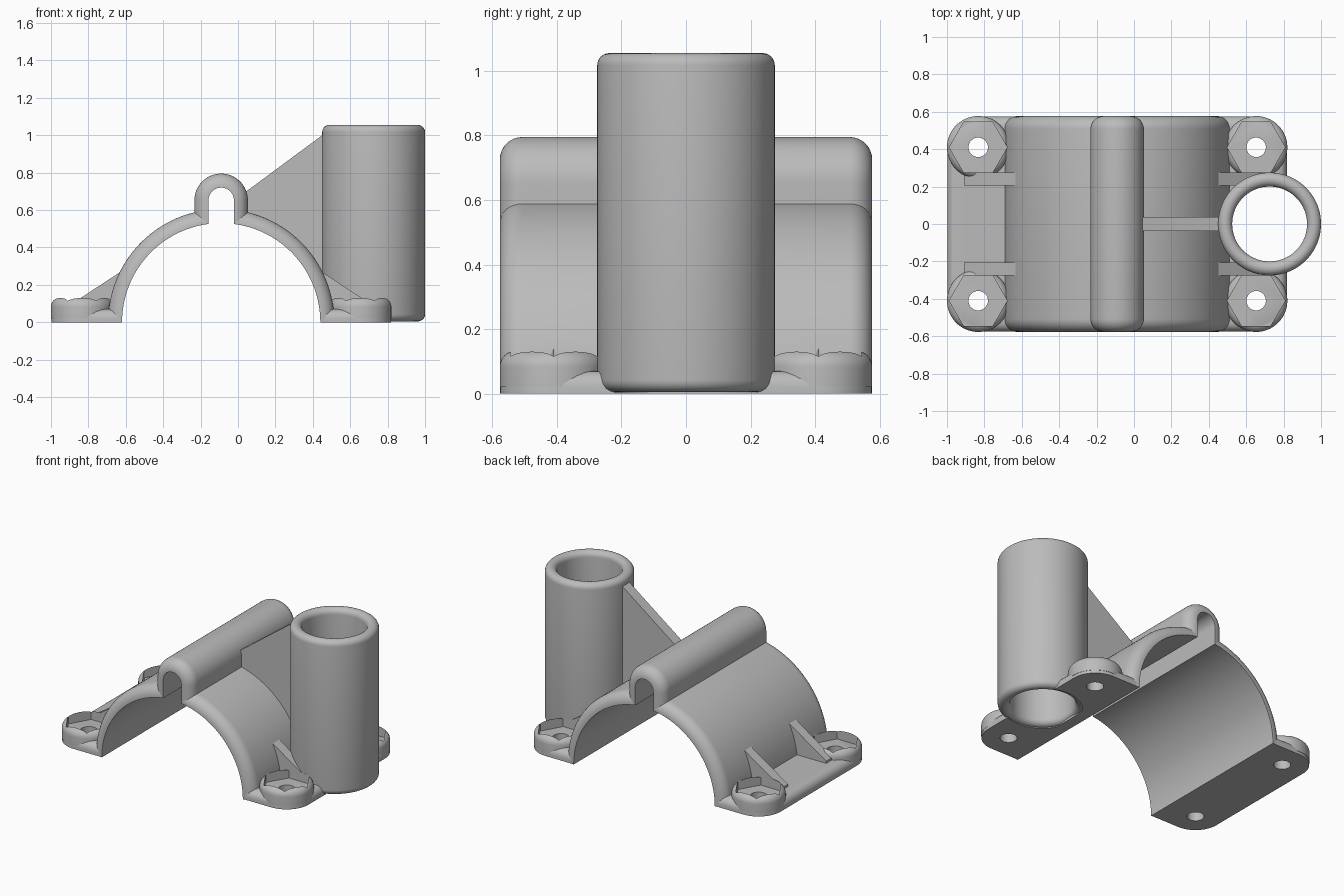
import bpy, bmesh, math
from math import sin, cos, pi, acos

if "Cube" in bpy.data.objects:
    bpy.data.objects.remove(bpy.data.objects["Cube"])

CX = -0.09                  # centre line of the saddle
R_IN, R_OUT = 0.53, 0.605   # saddle radii
HALF = 0.577                # half length along y
SLOT, RIDGE_R, RIDGE_Z = 0.068, 0.143, 0.652
BOSS_X, BOSS_Y, BOSS_R = 0.743, 0.41, 0.167
TUBE_X = 0.725

grey = bpy.data.materials.new("plain_grey")
grey.use_nodes = True
colour = (0.5, 0.5, 0.5, 1)
grey.diffuse_color = colour
grey.node_tree.nodes["Principled BSDF"].inputs["Base Color"].default_value = colour


def arc(cx, cz, r, a0, a1, n):
    return [(cx + r * cos(a0 + (a1 - a0) * i / n), cz + r * sin(a0 + (a1 - a0) * i / n))
            for i in range(n + 1)]


def loft(name, rings, caps=True, wrap=False):
    """Skin a list of closed rings of points."""
    bm = bmesh.new()
    rows = [[bm.verts.new(p) for p in ring] for ring in rings]
    n = len(rows[0])
    pairs = list(zip(rows, rows[1:])) + ([(rows[-1], rows[0])] if wrap else [])
    for a, b in pairs:
        for i in range(n):
            j = (i + 1) % n
            bm.faces.new((a[i], a[j], b[j], b[i]))
    if caps and not wrap:
        bm.faces.new(rows[0])
        bm.faces.new(rows[-1])
    bmesh.ops.recalc_face_normals(bm, faces=bm.faces)
    mesh = bpy.data.meshes.new(name)
    bm.to_mesh(mesh)
    bm.free()
    mesh.materials.append(grey)
    ob = bpy.data.objects.new(name, mesh)
    bpy.context.collection.objects.link(ob)
    return ob


def plate(name, outline, y, thick):
    """Extrude an xz outline along y."""
    return loft(name, [[(x, y + s * thick / 2, z) for x, z in outline] for s in (-1, 1)])


def lathe(name, profile, cx, cy, steps=64, wrap=False):
    return loft(name, [[(cx + r * cos(2 * pi * i / steps), cy + r * sin(2 * pi * i / steps), z)
                        for i in range(steps)] for r, z in profile], wrap=wrap)


def rounded_ends(section, r, n=8):
    """Rings along y whose section shrinks in a quarter round at both ends."""
    steps = [(HALF - r + r * sin(pi / 2 * i / n), r * (1 - cos(pi / 2 * i / n)))
             for i in range(n + 1)]
    stations = [(-y, d) for y, d in reversed(steps)] + steps
    return [[(x, y, z) for x, z in section(d)] for y, d in stations]


def cut(ob, cutter):
    mod = ob.modifiers.new("cut", 'BOOLEAN')
    mod.operation, mod.solver, mod.object = 'DIFFERENCE', 'EXACT', cutter
    bpy.context.view_layer.objects.active = ob
    bpy.ops.object.modifier_apply(modifier=mod.name)


parts = []


# Ridge: an upside-down U over the slot
def ridge_section(d):
    r, foot = RIDGE_R - d, 0.5256
    outer = arc(CX, RIDGE_Z, r, 0, pi, 32)
    inner = arc(CX, RIDGE_Z, SLOT, pi, 0, 32)
    return ([(CX + r, foot)] + outer + [(CX - r, foot)]
            + [(CX - SLOT, foot)] + inner + [(CX + SLOT, foot)])


parts.append(loft("ridge", rounded_ends(ridge_section, 0.07)))

for side, label in ((-1, "right"), (1, "left")):
    # Saddle half
    def saddle_section(d):
        top = acos(SLOT / R_IN)
        pts = arc(0, 0, R_OUT - d, 0, top, 40) + arc(0, 0, R_IN, top, 0, 40)
        return [(CX + side * x, z) for x, z in pts]

    saddle = loft(label + "_saddle", rounded_ends(saddle_section, 0.07))

    # Foot flange with round corners and a soft upper edge
    def flange_ring(d, z):
        r = BOSS_R - 0.002 - d
        pts = [(0.535, -BOSS_Y - r)] + arc(BOSS_X, -BOSS_Y, r, -pi / 2, 0, 16)
        pts += arc(BOSS_X, BOSS_Y, r, 0, pi / 2, 16) + [(0.535, BOSS_Y + r)]
        return [(CX + side * x, y, z) for x, y in pts]

    soft, thick = 0.05, 0.07
    rings = [flange_ring(0, 0)]
    rings += [flange_ring(soft * (1 - cos(a)), thick - soft + soft * sin(a))
              for a in [pi / 2 * i / 6 for i in range(7)]]
    flange = loft(label + "_flange", rings)
    if side > 0:
        bore = lathe("bore_cutter", [(0.24, -1), (0.24, 2)], TUBE_X, 0)
        cut(flange, bore)
        bpy.data.objects.remove(bore)

    for end, where in ((-1, "front"), (1, "back")):
        bx, by = CX + side * BOSS_X, end * BOSS_Y
        # Bolt boss
        boss = lathe(label + "_" + where + "_boss",
                     [(BOSS_R, 0.02)] + arc(BOSS_R - 0.05, 0.083, 0.05, 0, pi / 2, 8), bx, by)
        # Nut pocket and bolt hole
        pocket = lathe("pocket_cutter", [(0.155, 0.065), (0.155, 0.4)], bx, by, 6)
        hole = lathe("hole_cutter", [(0.052, -0.5), (0.052, 0.5)], bx, by, 32)
        for ob in (saddle, flange, boss):
            cut(ob, pocket)
        for ob in (flange, boss):
            cut(ob, hole)
        bpy.data.objects.remove(pocket)
        bpy.data.objects.remove(hole)
        # Gusset between flange and saddle
        gusset = [(0.54, 0.03), (0.82, 0.03), (0.82, 0.085), (0.53, 0.275)]
        parts.append(plate(label + "_" + where + "_gusset",
                           [(CX + side * x, z) for x, z in gusset], end * 0.24, 0.07))
        parts.append(boss)
    parts += [saddle, flange]

# Tube socket with fully rounded rims
rim = 0.0375
wall = 0.275 - rim
profile = arc(wall, 1.055 - rim, rim, 0, pi, 12) + arc(wall, 0.005 + rim, rim, pi, 2 * pi, 12)
parts.append(lathe("tube", profile, TUBE_X, 0, 96, wrap=True))

# Web bracing the tube against the saddle
web = [(0.0, 0.667), (0.48, 1.022), (0.48, 0.08)]
web += arc(CX, 0, (R_IN + R_OUT) / 2, pi / 18, pi * 0.42, 16)
parts.append(plate("web", web, 0, 0.075))

# Smooth shading with crisp edges
bpy.ops.object.select_all(action='DESELECT')
for ob in parts:
    ob.select_set(True)
bpy.context.view_layer.objects.active = parts[0]
bpy.ops.object.shade_smooth_by_angle(angle=math.radians(30))
